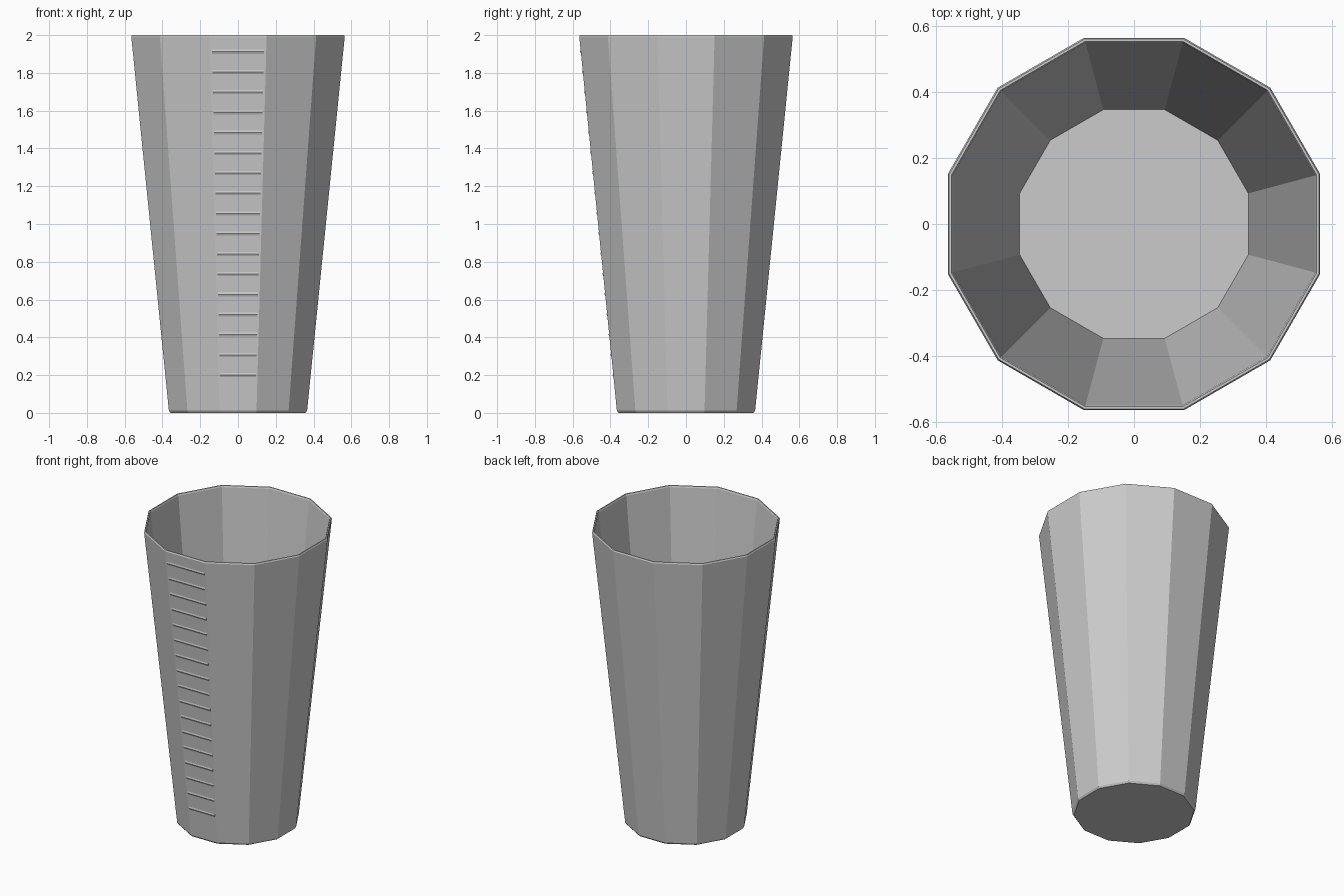
import bpy, bmesh, math

if "Cube" in bpy.data.objects:
    bpy.data.objects.remove(bpy.data.objects["Cube"])

SIDES = 12


def make_object(name, bm):
    bmesh.ops.recalc_face_normals(bm, faces=bm.faces)
    mesh = bpy.data.meshes.new(name)
    bm.to_mesh(mesh)
    bm.free()
    obj = bpy.data.objects.new(name, mesh)
    bpy.context.collection.objects.link(obj)
    return obj


# Cup: twelve-sided lathe, profile given as (flat-to-centre distance, height)
profile = [(0.358, 0.0), (0.366, 0.012), (0.565, 1.992), (0.561, 2.0),
           (0.554, 2.0), (0.55, 1.99), (0.347, 0.02)]
bm = bmesh.new()
rings = []
for apothem, z in profile:
    r = apothem / math.cos(math.pi / SIDES)
    rings.append([bm.verts.new((r * math.cos(2 * math.pi * (i + 0.5) / SIDES),
                                r * math.sin(2 * math.pi * (i + 0.5) / SIDES), z))
                  for i in range(SIDES)])
for a, b in zip(rings, rings[1:]):
    for i in range(SIDES):
        j = (i + 1) % SIDES
        bm.faces.new((a[i], a[j], b[j], b[i]))
bm.faces.new(rings[0])    # underside
bm.faces.new(rings[-1])   # inner floor
make_object("faceted_cup", bm)

# Shallow horizontal ridges up the front facet
bm = bmesh.new()
for k in range(17):
    z = 0.2 + k * 0.107
    ends = []
    for side in (-1, 1):
        pts = []
        for dz, out in ((-0.016, -0.002), (0.0, 0.0035), (0.016, -0.002)):
            apothem = 0.365 + 0.1005 * (z + dz)
            x = side * apothem * math.tan(math.pi / SIDES) * 0.93
            pts.append(bm.verts.new((x, -apothem - out, z + dz)))
        ends.append(pts)
    left, right = ends
    for i in range(3):
        j = (i + 1) % 3
        bm.faces.new((left[i], left[j], right[j], right[i]))
    bm.faces.new(left)
    bm.faces.new(right)
make_object("front_grip_ridges", bm)
